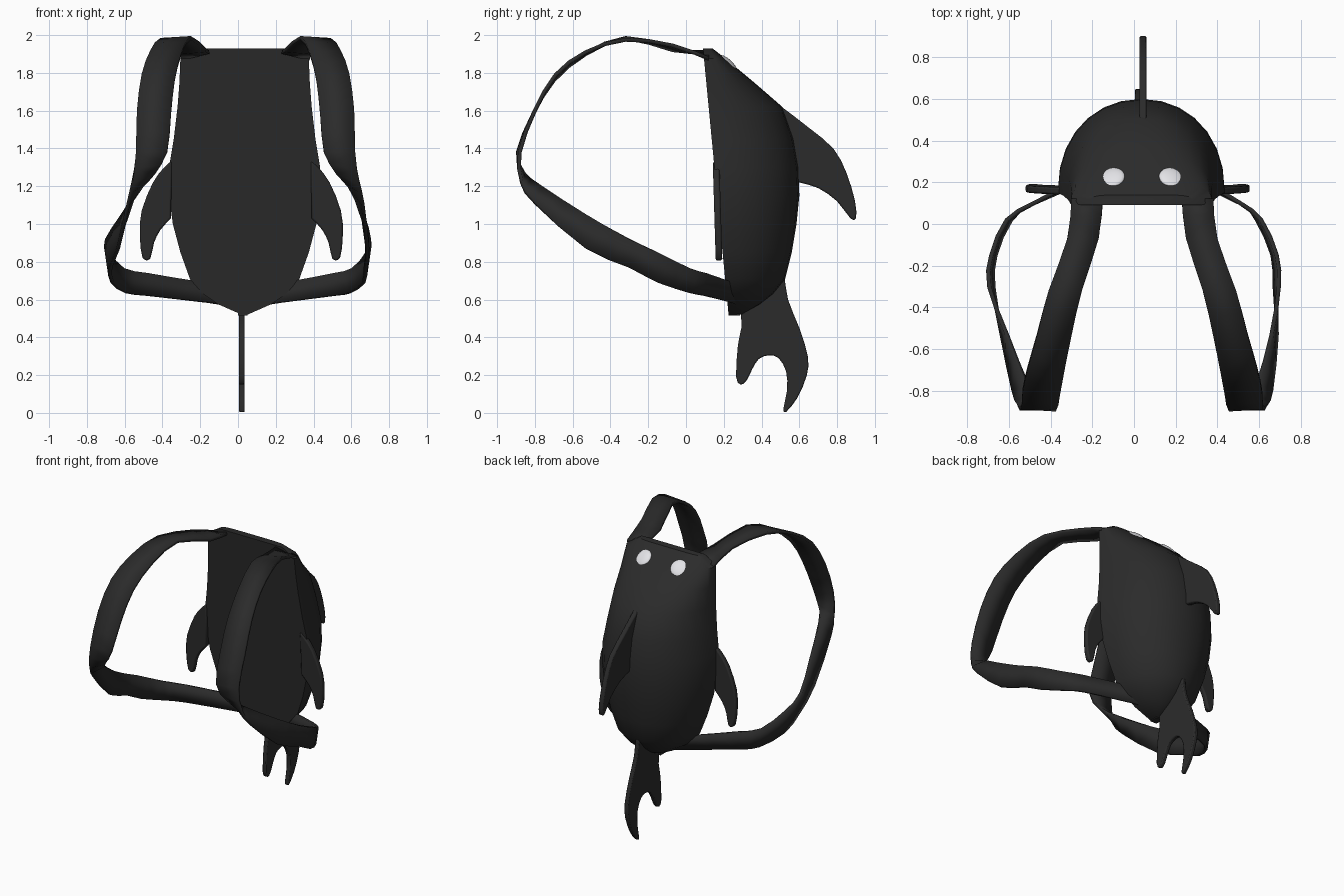
import bpy, bmesh, math
from mathutils import Vector

if "Cube" in bpy.data.objects:
    bpy.data.objects.remove(bpy.data.objects["Cube"])


def material(name, value):
    m = bpy.data.materials.new(name)
    m.diffuse_color = (*value, 1)
    m.use_nodes = True
    m.node_tree.nodes["Principled BSDF"].inputs["Base Color"].default_value = m.diffuse_color
    return m


dark = material("charcoal fabric", (0.024, 0.024, 0.024))
white = material("eye white", (0.8, 0.8, 0.83))


def make_object(name, bm, mat, angle=35):
    bmesh.ops.recalc_face_normals(bm, faces=bm.faces)
    me = bpy.data.meshes.new(name)
    bm.to_mesh(me)
    bm.free()
    ob = bpy.data.objects.new(name, me)
    bpy.context.collection.objects.link(ob)
    me.materials.append(mat)
    bpy.context.view_layer.objects.active = ob
    ob.select_set(True)
    bpy.ops.object.shade_smooth_by_angle(angle=math.radians(angle))
    ob.select_set(False)
    return ob


def smooth_path(points, steps=2):
    """Curve through the points, with extra points between them."""
    p = [Vector(q) for q in points]
    out = []
    for i in range(len(p) - 1):
        a, b, c, d = p[max(i - 1, 0)], p[i], p[i + 1], p[min(i + 2, len(p) - 1)]
        for k in range(steps):
            t = k / steps
            out.append(0.5 * (2 * b + (c - a) * t + (2 * a - 5 * b + 4 * c - d) * t ** 2
                              + (3 * b - a - 3 * c + d) * t ** 3))
    return out + [p[-1]]


# Bag body: flat panel at the front, domed shell behind
# rows: height, half width, back y, squareness (1 = ellipse)
rows = [(1.93, 0.25, 0.14, 0.4), (1.875, 0.34, 0.21, 0.65),
        (1.75, 0.345, 0.36, 0.85), (1.62, 0.355, 0.51, 0.95),
        (1.45, 0.375, 0.57, 0.95), (1.3, 0.40, 0.595, 0.95),
        (1.15, 0.40, 0.60, 0.95), (1.0, 0.38, 0.585, 0.95),
        (0.85, 0.34, 0.56, 0.95), (0.71, 0.29, 0.525, 1),
        (0.63, 0.22, 0.46, 1), (0.575, 0.14, 0.39, 1), (0.52, 0.015, 0.29, 1)]
CX, SEG = 0.035, 14
bm = bmesh.new()
rings = []
for z, hw, back, p in rows:
    front = 0.09 + (1.93 - z) * 0.096
    ring = []
    for i in range(SEG + 1):
        a = math.pi * i / SEG
        c, s = math.cos(a), max(math.sin(a), 0)
        x = math.copysign(abs(c) ** p, c) * hw
        ring.append(bm.verts.new((CX + x, front + (back - front) * s ** p, z)))
    rings.append(ring)
for r0, r1 in zip(rings, rings[1:]):
    for i in range(SEG + 1):
        j = (i + 1) % (SEG + 1)
        bm.faces.new((r0[i], r0[j], r1[j], r1[i]))
bm.faces.new(rings[0])
bm.faces.new(rings[-1])
make_object("bag_body", bm, dark)


# Fins: flat outlines given thickness and rounded rims
def fin(name, points, thick, width_bevel):
    bm = bmesh.new()
    pts = smooth_path(points)
    normal = Vector()
    for a, b in zip(pts, pts[1:] + pts[:1]):
        normal += a.cross(b)
    off = normal.normalized() * thick / 2
    f = bm.faces.new([bm.verts.new(p - off) for p in pts])
    ext = bmesh.ops.extrude_face_region(bm, geom=[f])
    bmesh.ops.translate(bm, vec=off * 2,
                        verts=[v for v in ext["geom"] if isinstance(v, bmesh.types.BMVert)])
    ob = make_object(name, bm, dark, 45)
    bev = ob.modifiers.new("rounded rim", "BEVEL")
    bev.width, bev.segments = width_bevel, 2
    bev.angle_limit = math.radians(60)
    return ob


dorsal = [(.45, 1.66), (.52, 1.61), (.65, 1.51), (.78, 1.40), (.85, 1.27),
          (.895, 1.12), (.90, 1.03), (.87, 1.03), (.80, 1.12), (.70, 1.19),
          (.60, 1.22), (.50, 1.25)]
fin("back_fin", [(.043, y, z) for y, z in dorsal], .034, .008)

tail = [(.52, .74), (.54, .6), (.6, .45), (.645, .3), (.64, .2), (.59, .08),
        (.53, .005), (.515, .02), (.535, .12), (.53, .22), (.49, .29), (.44, .305),
        (.385, .285), (.35, .23), (.32, .17), (.29, .15), (.265, .19), (.275, .36),
        (.295, .46), (.29, .53), (.31, .62)]
fin("tail_fin", [(.02, y, z) for y, z in tail], .03, .007)

side = [(-.35, 1.335), (-.39, 1.30), (-.45, 1.22), (-.51, 1.07), (-.52, .94),
        (-.505, .82), (-.465, .815), (-.445, .9), (-.41, .97), (-.355, 1.03)]
for name, flip in (("left_side_fin", False), ("right_side_fin", True)):
    pts = [((.035 - x) if flip else x, .166 + (1.1 - z) * .03, z) for x, z in side]
    fin(name, pts, .035, .009)

# Shoulder straps: ribbon between an outer and an inner edge
# rows: outer point, inner point, shift applied when mirrored
strap = [((-.30, .12, 1.875), (-.15, .12, 1.91), .08),
         ((-.32, -.07, 1.945), (-.17, -.07, 1.92), .08),
         ((-.41, -.32, 1.975), (-.25, -.32, 1.985), .08),
         ((-.465, -.53, 1.91), (-.30, -.53, 1.90), .08),
         ((-.51, -.69, 1.79), (-.335, -.70, 1.76), .08),
         ((-.535, -.80, 1.60), (-.355, -.81, 1.58), .08),
         ((-.54, -.88, 1.38), (-.375, -.89, 1.38), .08),
         ((-.56, -.87, 1.22), (-.44, -.86, 1.27), .08),
         ((-.58, -.80, 1.11), (-.51, -.77, 1.2), .08),
         ((-.635, -.53, .87), (-.61, -.53, 1.05), .05),
         ((-.675, -.30, .77), (-.695, -.30, .92), 0),
         ((-.665, -.15, .69), (-.685, -.15, .85), 0),
         ((-.59, .02, .635), (-.61, .02, .765), 0),
         ((-.48, .10, .62), (-.48, .10, .74), .03),
         ((-.16, .235, .585), (-.25, .22, .70), .06),
         ((-.06, .27, .57), (-.16, .27, .69), .07)]
for name, flip in (("left_strap", False), ("right_strap", True)):
    edges = [[((sh - p[0]) if flip else p[0], p[1], p[2])
              for p, sh in ((r[k], r[2]) for r in strap)] for k in (0, 1)]
    bm = bmesh.new()
    pairs = [(bm.verts.new(a), bm.verts.new(b))
             for a, b in zip(smooth_path(edges[0]), smooth_path(edges[1]))]
    for (a, b), (c, d) in zip(pairs, pairs[1:]):
        bm.faces.new((a, b, d, c))
    ob = make_object(name, bm, dark)
    sol = ob.modifiers.new("webbing thickness", "SOLIDIFY")
    sol.thickness, sol.offset = .02, 0

# Strap anchor under the bag
bm = bmesh.new()
bmesh.ops.create_cube(bm, size=1)
for v in bm.verts:
    v.co = Vector((.025 + v.co.x * .05, .255 + v.co.y * .06, .54 + v.co.z * .05))
make_object("strap_anchor", bm, dark)

# Eyes: shallow buttons lying on the sloped top of the shell
for name, s in (("left_eye", -1), ("right_eye", 1)):
    bm = bmesh.new()
    bmesh.ops.create_uvsphere(bm, u_segments=20, v_segments=10, radius=.062)
    turn = Vector((s * .28, 1, 1.1)).to_track_quat('Z', 'Y')
    for v in bm.verts:
        v.co.z *= .3
        v.co = turn @ v.co + Vector((.038 + s * .143, .222, 1.85))
    make_object(name, bm, white, 60)
